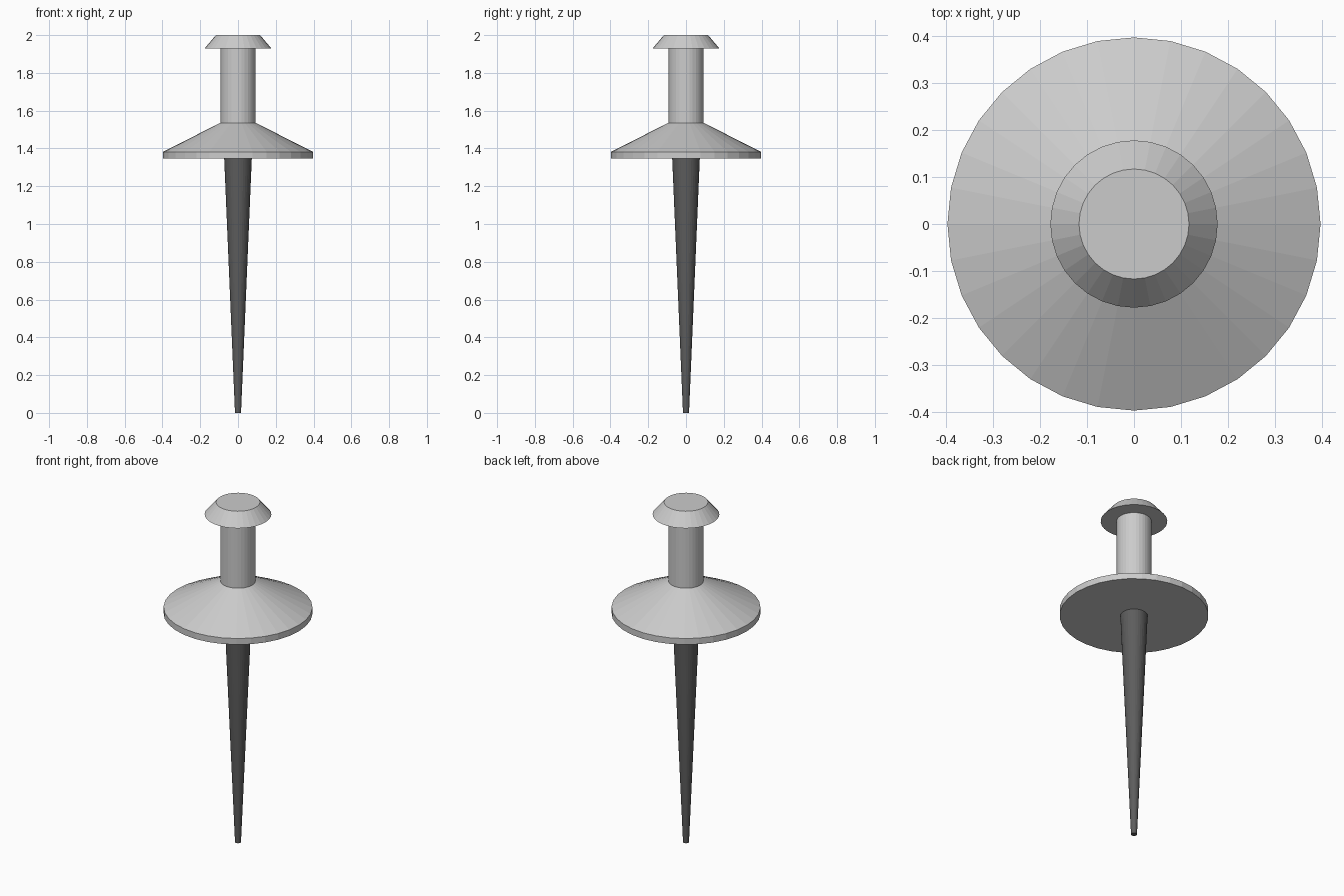
import bpy, bmesh
from math import cos, sin, tau

if "Cube" in bpy.data.objects:
    bpy.data.objects.remove(bpy.data.objects["Cube"])

SIDES = 32


def lathe(name, profile, color=None):
    """Turn a bottom-to-top (radius, z) profile around z and cap both ends."""
    bm = bmesh.new()
    rings = [[bm.verts.new((r * cos(tau * i / SIDES), r * sin(tau * i / SIDES), z))
              for i in range(SIDES)] for r, z in profile]
    for low, high in zip(rings, rings[1:]):
        for i in range(SIDES):
            j = (i + 1) % SIDES
            bm.faces.new((low[i], low[j], high[j], high[i]))
    bm.faces.new(rings[0][::-1])
    bm.faces.new(rings[-1])
    mesh = bpy.data.meshes.new(name)
    bm.to_mesh(mesh)
    bm.free()
    obj = bpy.data.objects.new(name, mesh)
    bpy.context.collection.objects.link(obj)
    if color:
        mat = bpy.data.materials.new(name + "_material")
        mat.diffuse_color = color
        mat.use_nodes = True
        mat.node_tree.nodes["Principled BSDF"].inputs["Base Color"].default_value = mat.diffuse_color
        mesh.materials.append(mat)
    return obj


# Handle: flared collar, neck and bevelled head
lathe("handle", [(0.397, 1.346), (0.397, 1.382), (0.093, 1.536),
                 (0.093, 1.928), (0.178, 1.928), (0.117, 2.0)])

# Tapered dark spike with a blunt tip
lathe("spike", [(0.016, 0.0), (0.073, 1.346)], (0.11, 0.11, 0.11, 1))
